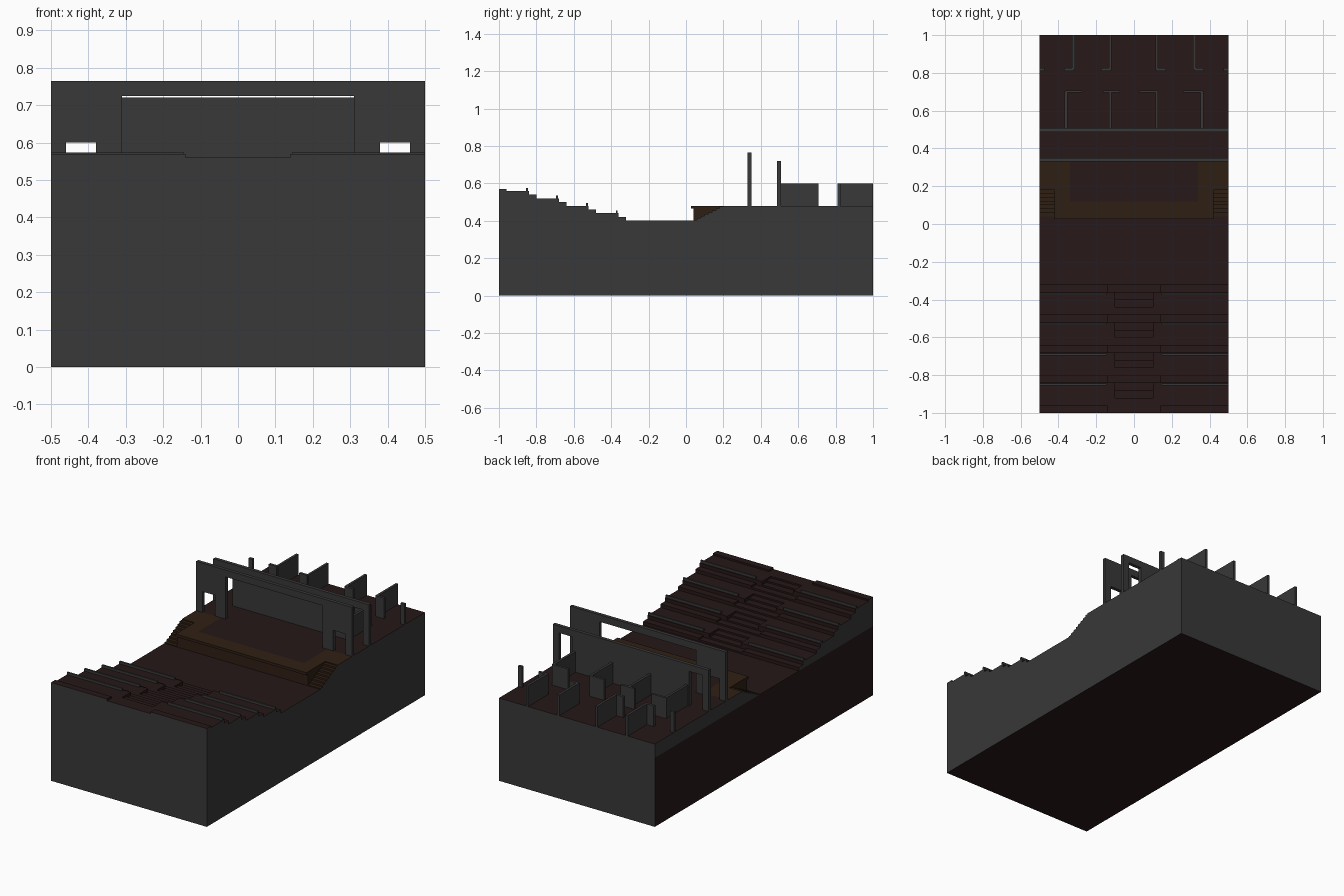
import bpy, bmesh, math

if "Cube" in bpy.data.objects:
    bpy.data.objects.remove(bpy.data.objects["Cube"])


def material(name, rgb):
    m = bpy.data.materials.new(name)
    m.diffuse_color = (*rgb, 1)
    m.use_nodes = True
    m.node_tree.nodes["Principled BSDF"].inputs["Base Color"].default_value = m.diffuse_color
    return m


GREY = material("dark_grey", (0.04, 0.04, 0.04))
RED = material("carpet", (0.020, 0.009, 0.009))
BROWN = material("stage_wood", (0.028, 0.014, 0.007))
MATS = [GREY, RED, BROWN]


def finish(name, bm, mats):
    bmesh.ops.remove_doubles(bm, verts=bm.verts, dist=1e-5)
    bmesh.ops.recalc_face_normals(bm, faces=bm.faces)
    me = bpy.data.meshes.new(name)
    bm.to_mesh(me)
    bm.free()
    ob = bpy.data.objects.new(name, me)
    bpy.context.collection.objects.link(ob)
    for m in mats:
        me.materials.append(m)
    return ob


def box(name, x, y, z, mat=GREY):
    bm = bmesh.new()
    bmesh.ops.create_cube(bm, size=1)
    for v in bm.verts:
        v.co = [a[0] + (c + 0.5) * (a[1] - a[0]) for a, c in zip((x, y, z), v.co)]
    return finish(name, bm, [mat])


def wall(name, y0, y1, z0, outline):
    """Wall from its right-half outline (x, z), mirrored, extruded in y."""
    pts = outline + [(-x, z) for x, z in reversed(outline)]
    bm = bmesh.new()
    f = bm.faces.new([bm.verts.new((x, y0, z)) for x, z in pts])
    r = bmesh.ops.extrude_face_region(bm, geom=[f])
    for v in r["geom"]:
        if isinstance(v, bmesh.types.BMVert):
            v.co.y = y1
    return finish(name, bm, [GREY])


# Stepped floor: height as a function of plan position
STAGE = 0.48


def height(x, y):
    x = abs(x)
    if y > 0.04:
        if x > 0.42 and y < 0.20:                      # side stairs to the stage
            return 0.4 + 0.01 * (int((y - 0.04) / 0.02) + 0.5)
        return STAGE
    if y > -0.32:
        return 0.4
    d = -0.32 - y
    if x < 0.10 or (x < 0.14 and d % 0.16 < 0.04):     # centre aisle stairs
        return min(0.56, 0.41 + 0.01 * int(d / 0.04))
    if d > 0.64:                                       # back row
        return 0.57 if x > 0.14 else 0.56
    row = int(d / 0.16)
    return 0.42 + 0.04 * row + (0.02 if d % 0.16 > 0.04 else 0)


def top_mat(x, y):
    if 0.04 < y < 0.33 and not (abs(x) < 0.34 and y > 0.12):
        return 2
    return 1


xs = [-0.5, -0.42, -0.34, -0.14, -0.10, 0.10, 0.14, 0.34, 0.42, 0.5]
ys = ([-1 + 0.04 * i for i in range(18)] + [0.04 + 0.02 * i for i in range(9)]
      + [0.33, 1.0])
NX, NY = len(xs) - 1, len(ys) - 1
bm = bmesh.new()


def quad(pts, mat):
    bm.faces.new([bm.verts.new(p) for p in pts]).material_index = mat


def cell(i, j):
    if 0 <= i < NX and 0 <= j < NY:
        return height((xs[i] + xs[i + 1]) / 2, (ys[j] + ys[j + 1]) / 2)
    return 0.0


def riser(p, q, a, b, mat):
    lo, hi = min(a, b), max(a, b)
    if hi - lo > 1e-5:
        quad([(*p, lo), (*q, lo), (*q, hi), (*p, hi)], mat)


for i in range(NX + 1):
    for j in range(NY + 1):
        if i < NX and j < NY:
            x0, x1, y0, y1, h = xs[i], xs[i + 1], ys[j], ys[j + 1], cell(i, j)
            quad([(x0, y0, h), (x1, y0, h), (x1, y1, h), (x0, y1, h)],
                 top_mat((x0 + x1) / 2, (y0 + y1) / 2))
            quad([(x0, y0, 0), (x0, y1, 0), (x1, y1, 0), (x1, y0, 0)], 1)
        if j < NY:
            p, q = (xs[i], ys[j]), (xs[i], ys[j + 1])
            a, b = cell(i - 1, j), cell(i, j)
            if i == 0:
                riser(p, q, 0, 0.4, 1)
                riser(p, q, 0.4, b, 0)
            else:
                riser(p, q, a, b, 0 if i == NX else 2 if ys[j] > 0 else 1)
        if i < NX:
            edge = j in (0, NY)
            riser((xs[i], ys[j]), (xs[i + 1], ys[j]), cell(i, j - 1), cell(i, j),
                  0 if edge else 2 if ys[j] > 0 else 1)
finish("stepped_floor", bm, MATS)

# Overhanging front lip of the stage
box("stage_lip", (-0.42, 0.42), (0.027, 0.04), (0.465, 0.48), BROWN)

# Low rails along each seating tier
for k in range(4):
    y, z = -0.37 - 0.16 * k, 0.44 + 0.04 * k
    for s, x in (("left", (-0.5, -0.145)), ("right", (0.145, 0.5))):
        box(f"tier_rail_{s}_{k}", x, (y - 0.005, y + 0.005), (z, z + 0.014))

# Stage arch wall with side doors, and the rear stage wall
T = STAGE
wall("stage_arch_wall", 0.33, 0.35, T,
     [(0.31, 0.725), (0.31, T), (0.38, T), (0.38, 0.60), (0.46, 0.60),
      (0.46, T), (0.5, T), (0.5, 0.765)])
wall("rear_stage_wall", 0.487, 0.507, T,
     [(0.375, T), (0.375, 0.68), (0.46, 0.68), (0.46, T), (0.5, T), (0.5, 0.72)])

# Backstage room partitions
Z = (T, 0.60)
for k, x in enumerate((-0.36, -0.125, 0.12, 0.36)):
    box(f"inner_partition_{k}", (x - 0.007, x + 0.007), (0.507, 0.705), Z)
for k, x in enumerate(((-0.36, -0.275), (-0.165, -0.075), (0.03, 0.125), (0.26, 0.36))):
    box(f"inner_room_front_{k}", x, (0.695, 0.708), Z)
for k, x in enumerate((-0.32, -0.125, 0.12, 0.32)):
    box(f"outer_partition_{k}", (x - 0.007, x + 0.007), (0.815, 1.0), Z)
    a, b = (x - 0.05, x) if x < 0 else (x, x + 0.05)
    box(f"outer_room_front_{k}", (a, b), (0.81, 0.825), Z)
for s, x in (("left", (-0.5, -0.475)), ("right", (0.475, 0.5))):
    box(f"end_stub_{s}", x, (0.81, 0.825), Z)
